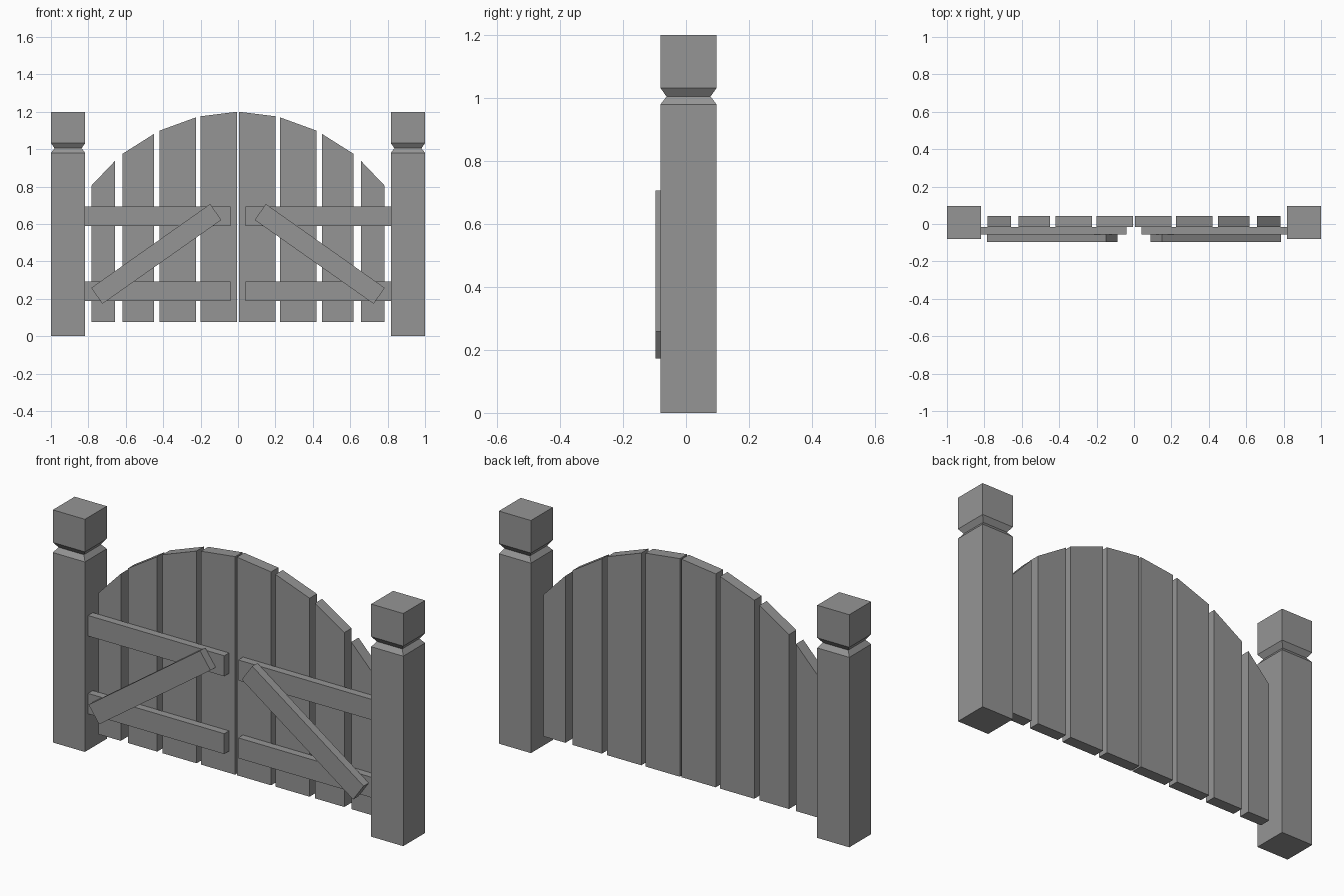
import bpy
import bmesh
from math import radians
from mathutils import Matrix, Vector

cube = bpy.data.objects.get("Cube")
if cube:
    bpy.data.objects.remove(cube, do_unlink=True)

grey = bpy.data.materials.new("plain grey")
grey.use_nodes = True
COLOUR = (0.3, 0.3, 0.3, 1)
grey.diffuse_color = COLOUR
grey.node_tree.nodes["Principled BSDF"].inputs["Base Color"].default_value = COLOUR


def finish(name, bm):
    bmesh.ops.recalc_face_normals(bm, faces=bm.faces)
    mesh = bpy.data.meshes.new(name)
    bm.to_mesh(mesh)
    bm.free()
    mesh.materials.append(grey)
    obj = bpy.data.objects.new(name, mesh)
    bpy.context.collection.objects.link(obj)


def board(name, outline, front, back):
    """Extrude an x-z outline from front to back along y."""
    bm = bmesh.new()
    face = bm.faces.new([bm.verts.new((x, front, z)) for x, z in outline])
    extruded = bmesh.ops.extrude_face_region(bm, geom=[face])["geom"]
    moved = [v for v in extruded if isinstance(v, bmesh.types.BMVert)]
    bmesh.ops.translate(bm, verts=moved, vec=(0, back - front, 0))
    finish(name, bm)


def post(name, side):
    """Square post, with a V groove below its cap."""
    bm = bmesh.new()
    rings = []
    for z, inset in ((0, 0), (0.98, 0), (1.005, 0.019), (1.032, 0), (1.2, 0)):
        x0, x1 = 0.817 + inset, 1 - inset
        y0, y1 = -0.081 + inset, 0.097 - inset
        rings.append([bm.verts.new((side * x, y, z))
                      for x, y in ((x0, y0), (x1, y0), (x1, y1), (x0, y1))])
    for low, high in zip(rings, rings[1:]):
        for i in range(4):
            j = (i + 1) % 4
            bm.faces.new((low[i], low[j], high[j], high[i]))
    bm.faces.new(rings[0])
    bm.faces.new(rings[-1])
    finish(name, bm)


# Inner edge, outer edge, and the top height at each
PLANKS = [(0.005, 0.2, 1.2, 1.176), (0.225, 0.42, 1.17, 1.099),
          (0.45, 0.618, 1.081, 0.975), (0.658, 0.784, 0.937, 0.805)]
RAILS = {"lower_rail": (0.187, 0.292), "upper_rail": (0.588, 0.694)}

for label, side in (("left", 1), ("right", -1)):
    post(f"{label}_post", side)

    # Upright planks under the arch
    for n, (inner, outer, z_in, z_out) in enumerate(PLANKS, 1):
        board(f"{label}_plank_{n}",
              [(side * inner, 0.075), (side * outer, 0.075),
               (side * outer, z_out), (side * inner, z_in)], -0.016, 0.043)

    # Horizontal rails
    for rail, (low, high) in RAILS.items():
        board(f"{label}_{rail}",
              [(side * 0.04, low), (side * 0.817, low),
               (side * 0.817, high), (side * 0.04, high)], -0.055, -0.016)

    # Diagonal brace, falling towards the post
    turn = Matrix.Rotation(radians(-35.2), 2)
    corners = [turn @ Vector((0.389 * a, 0.052 * b)) + Vector((0.437, 0.44))
               for a, b in ((-1, -1), (1, -1), (1, 1), (-1, 1))]
    board(f"{label}_brace", [(side * x, z) for x, z in corners], -0.097, -0.055)
